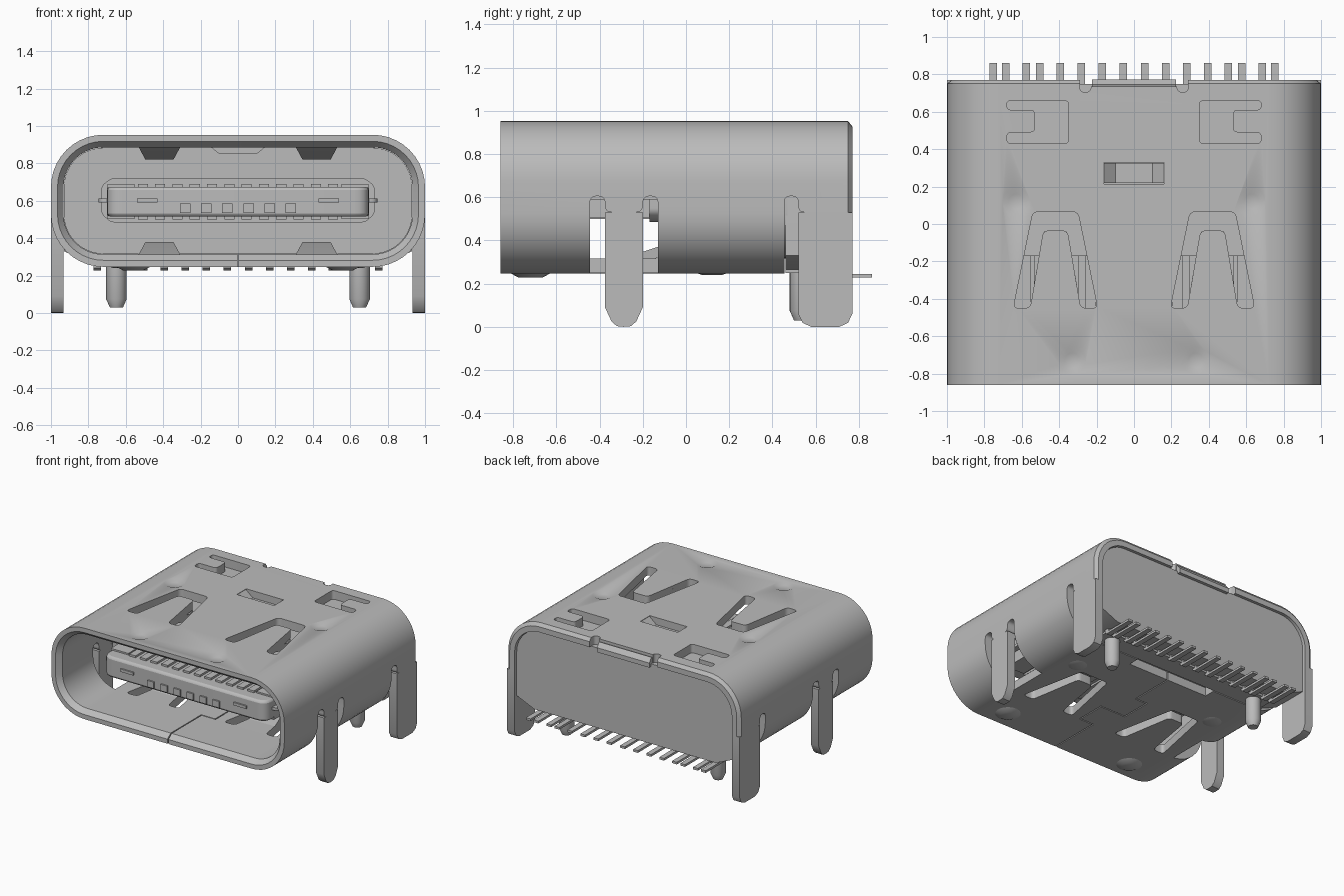
import bpy, bmesh, math
from mathutils import Vector

if "Cube" in bpy.data.objects:
    bpy.data.objects.remove(bpy.data.objects["Cube"])

grey = bpy.data.materials.new("satin grey metal")
grey.use_nodes = True
grey.diffuse_color = (0.5, 0.5, 0.5, 1)
grey.node_tree.nodes["Principled BSDF"].inputs["Base Color"].default_value = (0.5, 0.5, 0.5, 1)
parts = []
TOP, BOT, MID, WALL = 0.953, 0.247, 0.6, 0.067


def loft(name, loops, closed=False):
    """Skin a row of equal-length loops; closed joins last to first."""
    bm = bmesh.new()
    rows = [[bm.verts.new(p) for p in loop] for loop in loops]
    n = len(rows[0])
    pairs = list(zip(rows, rows[1:])) + ([(rows[-1], rows[0])] if closed else [])
    for a, b in pairs:
        for i in range(n):
            bm.faces.new((a[i], a[(i + 1) % n], b[(i + 1) % n], b[i]))
    if not closed:
        bm.faces.new(rows[0])
        bm.faces.new(rows[-1])
    bmesh.ops.recalc_face_normals(bm, faces=bm.faces)
    me = bpy.data.meshes.new(name)
    bm.to_mesh(me)
    bm.free()
    me.materials.append(grey)
    ob = bpy.data.objects.new(name, me)
    bpy.context.collection.objects.link(ob)
    parts.append(ob)
    return ob


def rounded(pts, r, steps=5):
    """Round every corner of a 2D polygon."""
    out = []
    for i, p in enumerate(pts):
        p = Vector(p)
        a, b = Vector(pts[i - 1]) - p, Vector(pts[(i + 1) % len(pts)]) - p
        s = p + a.normalized() * min(r, a.length * 0.45)
        e = p + b.normalized() * min(r, b.length * 0.45)
        for k in range(steps + 1):
            t = k / steps
            out.append(s * (1 - t) ** 2 + p * 2 * t * (1 - t) + e * t * t)
    return out


def prism(name, pts, axis, lo, hi):
    """Extrude a 2D polygon along one axis."""
    place = {"x": lambda a, b, c: (c, a, b), "y": lambda a, b, c: (a, c, b),
             "z": lambda a, b, c: (a, b, c)}[axis]
    return loft(name, [[place(p[0], p[1], c) for p in pts] for c in (lo, hi)])


def box(name, x0, x1, y0, y1, z0, z1):
    return prism(name, [(x0, y0), (x1, y0), (x1, y1), (x0, y1)], "z", z0, z1)


def lathe(name, x, y, rings, n=24):
    """Stack of circles given as (radius, z)."""
    return loft(name, [[(x + r * math.cos(i * math.tau / n), y + r * math.sin(i * math.tau / n), z)
                        for i in range(n)] for r, z in rings])


def ring(inset, y, n=10):
    """Rounded rectangle section of the shell."""
    r = 0.28 - inset
    cx, cz = 1 - 0.28, (TOP - BOT) / 2 - 0.28
    pts = []
    for q, (sx, sz) in enumerate([(1, 1), (-1, 1), (-1, -1), (1, -1)]):
        for k in range(n + 1):
            a = (q + k / n) * math.pi / 2
            pts.append((sx * cx + r * math.cos(a), y, MID + sz * cz + r * math.sin(a)))
    return pts


def cut(target, cutter):
    m = target.modifiers.new("cut", "BOOLEAN")
    m.operation, m.solver, m.object = "DIFFERENCE", "EXACT", cutter
    bpy.ops.object.select_all(action="DESELECT")
    bpy.context.view_layer.objects.active = target
    target.select_set(True)
    bpy.ops.object.modifier_apply(modifier=m.name)
    parts.remove(cutter)
    bpy.data.objects.remove(cutter)


# Outer metal shell
shell = loft("shell", [ring(0, -0.86), ring(0, 0.75), ring(0.025, 0.77), ring(WALL, 0.77),
                       ring(WALL, -0.82), ring(0.035, -0.86)], closed=True)

# Open underside at the rear, with relief slots beside the rear legs
cut(shell, prism("c", rounded([(0.455, -0.1), (0.9, -0.1), (0.9, 0.53), (0.52, 0.53),
                               (0.52, 0.605), (0.455, 0.605)], 0.03), "x", -1.1, 1.1))
cut(shell, box("c", -0.35, 0.35, 0.37, 0.6, 0.1, 0.33))

spring = [(-0.225, -0.45), (-0.12, 0.065), (0.12, 0.065), (0.225, -0.45),
          (0.135, -0.45), (0.065, -0.035), (-0.065, -0.035), (-0.135, -0.45)]
claw = [(0.35, 0.43), (0.68, 0.43), (0.68, 0.49), (0.53, 0.49),
        (0.53, 0.61), (0.68, 0.61), (0.68, 0.66), (0.35, 0.66)]
front_gap = [(-0.445, -0.1), (-0.13, -0.1), (-0.13, 0.605), (-0.2, 0.605),
             (-0.2, 0.53), (-0.375, 0.53), (-0.375, 0.605), (-0.445, 0.605)]
for s in (-1, 1):
    # Gaps round the front legs
    cut(shell, prism("c", rounded(front_gap, 0.033), "x", *sorted((s * 0.74, s * 1.1))))
    # Spring and claw outlines
    for lo, hi in ((0.8, 1.1), (0.1, 0.4)):
        cut(shell, prism("c", rounded([(s * 0.42 + x, y) for x, y in spring], 0.03), "z", lo, hi))
    cut(shell, prism("c", rounded([(s * x, y) for x, y in claw], 0.025), "z", 0.8, 1.1))
    # Pressed dimples on the top
    for x, y in ((0.63, 0.12), (0.33, -0.73)):
        cut(shell, lathe("c", s * x, y, [(0.04, TOP - 0.015), (0.075, TOP + 0.001), (0.075, 1.1)]))
    # Notches on the rear top edge
    cut(shell, prism("c", rounded([(s * 0.23, 0.9), (s * 0.23, 0.705), (s * 0.29, 0.705),
                                   (s * 0.29, 0.9)], 0.03), "z", 0.8, 1.1))
cut(shell, box("c", -0.16, 0.16, 0.215, 0.33, 0.8, 1.1))
cut(shell, box("c", -0.235, 0.235, 0.735, 0.9, 0.8, 1.1))

# Interlocking seam along the underside
path = [(0, -0.9), (0, -0.45), (0.12, -0.45), (0.12, -0.22), (-0.1, -0.22), (-0.1, 0.02), (0, 0.02), (0, 0.4)]
for (xa, ya), (xb, yb) in zip(path, path[1:]):
    d = 0.004
    cut(shell, box("c", min(xa, xb) - d, max(xa, xb) + d, min(ya, yb) - d, max(ya, yb) + d, 0.1, 0.33))

# Rear centre tab and pressed bridge in the top window
prism("rear_tab", [(0.72, 0.925), (0.745, 0.935), (0.772, 0.9), (0.772, 0.865), (0.72, 0.865)],
      "x", -0.225, 0.225)
prism("top_bridge", [(-0.16, 0.95), (-0.1, 0.9), (0.1, 0.9), (0.16, 0.95),
                     (0.16, 0.9), (0.1, 0.85), (-0.1, 0.85), (-0.16, 0.9)], "y", 0.22, 0.325)

for s, side in ((1, "left"), (-1, "right")):
    xs = sorted((s * (1 - WALL), s * 1.0))
    # Legs
    prism(side + "_front_leg", [(-0.375, 0.53), (-0.375, 0.09), (-0.345, 0.025), (-0.32, 0.003), (-0.29, 0),
                                (-0.255, 0.003), (-0.23, 0.025), (-0.2, 0.09), (-0.2, 0.53)], "x", *xs)
    prism(side + "_rear_leg", [(0.52, 0.53), (0.52, 0.06), (0.54, 0.018), (0.58, 0), (0.71, 0),
                               (0.75, 0.018), (0.77, 0.06), (0.77, 0.53)], "x", *xs)
    # Bent spring tongues, above and below
    for up, level in ((1, "upper"), (-1, "lower")):
        loops = []
        for y, w, z in ((-0.455, 0.135, 0.353), (-0.3, 0.11, 0.335), (-0.1, 0.075, 0.27), (-0.04, 0.06, 0.275)):
            loops.append([(s * 0.42 + a, y, MID + up * (z - t))
                          for a, t in ((-w, 0), (w, 0), (w, 0.05), (-w, 0.05))])
        loft(f"{side}_{level}_spring", loops)
    # Locating posts and underside bumps
    lathe(side + "_post", s * 0.65, 0.535, [(0.035, 0.03), (0.055, 0.075), (0.055, 0.3)])
    lathe(side + "_front_bump", s * 0.56, -0.72, [(0.055, 0.228), (0.095, BOT + 0.002), (0.095, 0.27)])
    lathe(side + "_rear_bump", s * 0.62, 0.12, [(0.045, 0.24), (0.07, BOT + 0.001), (0.07, 0.27)])

# Plastic housing that closes the rear
arc = [(0.715 + 0.215 * math.cos(k * math.pi / 20), 0.67 + 0.215 * math.sin(k * math.pi / 20)) for k in range(11)]
half = [(0.78, 0.265), (0.93, 0.33)] + arc
prism("rear_housing", half + [(-x, z) for x, z in reversed(half)], "y", 0.46, 0.748)
loft("housing_front", [ring(WALL + 0.002, 0.38), ring(WALL + 0.002, 0.47)])
box("housing_foot", -0.76, 0.76, 0.46, 0.62, 0.25, 0.3)

# Central tongue, thick base and middle plate
tongue = rounded([(-0.7, -0.66), (0.7, -0.66), (0.7, 0.4), (-0.7, 0.4)], 0.08)
tip = prism("tongue", tongue, "z", 0.515, 0.675)
b = tip.modifiers.new("edge", "BEVEL")
b.width, b.segments, b.limit_method = 0.018, 2, "ANGLE"
prism("tongue_base", rounded([(-0.73, 0.53), (-0.68, 0.485), (0.68, 0.485), (0.73, 0.53),
                              (0.73, 0.68), (0.68, 0.72), (-0.68, 0.72), (-0.73, 0.68)], 0.02), "y", -0.17, 0.4)
prism("middle_plate", rounded([(-0.745, -0.58), (0.745, -0.58), (0.745, 0.4), (-0.745, 0.4)], 0.04),
      "z", 0.59, 0.612)
for s, side in ((1, "left"), (-1, "right")):
    xs = sorted((s * 0.43, s * 0.54))
    box(side + "_tip_latch", *xs, -0.672, -0.55, 0.59, 0.612)
    xs = sorted((s * 0.55, s * 0.7))
    box(side + "_tongue_rail", *xs, -0.56, -0.16, 0.505, 0.687)

# Contacts on the tongue
for i in range(12):
    x = (i - 5.5) * 0.0925
    box(f"upper_contact_{i + 1}", x - 0.027, x + 0.027, -0.57, -0.16, 0.66, 0.69)
    box(f"lower_contact_{i + 1}", x - 0.027, x + 0.027, -0.57, -0.16, 0.5, 0.53)
for i in range(6):
    x = (i - 2.5) * 0.1125
    box(f"tip_contact_{i + 1}", x - 0.028, x + 0.028, -0.672, -0.6, 0.535, 0.585)

# Solder pins
for i, px in enumerate((0.058, 0.17, 0.283, 0.395, 0.505, 0.575, 0.685, 0.752)):
    for s, side in ((1, "left"), (-1, "right")):
        x = s * px
        prism(f"{side}_pin_{i + 1}", [(0.6, 0.29), (0.6, 0.24), (0.615, 0.228), (0.862, 0.228),
                                      (0.862, 0.245), (0.64, 0.245), (0.63, 0.29)], "x", x - 0.02, x + 0.02)

# Smooth curved parts, keep crisp edges
for ob in parts:
    bpy.ops.object.select_all(action="DESELECT")
    bpy.context.view_layer.objects.active = ob
    ob.select_set(True)
    bpy.ops.object.shade_smooth_by_angle(angle=math.radians(30))
